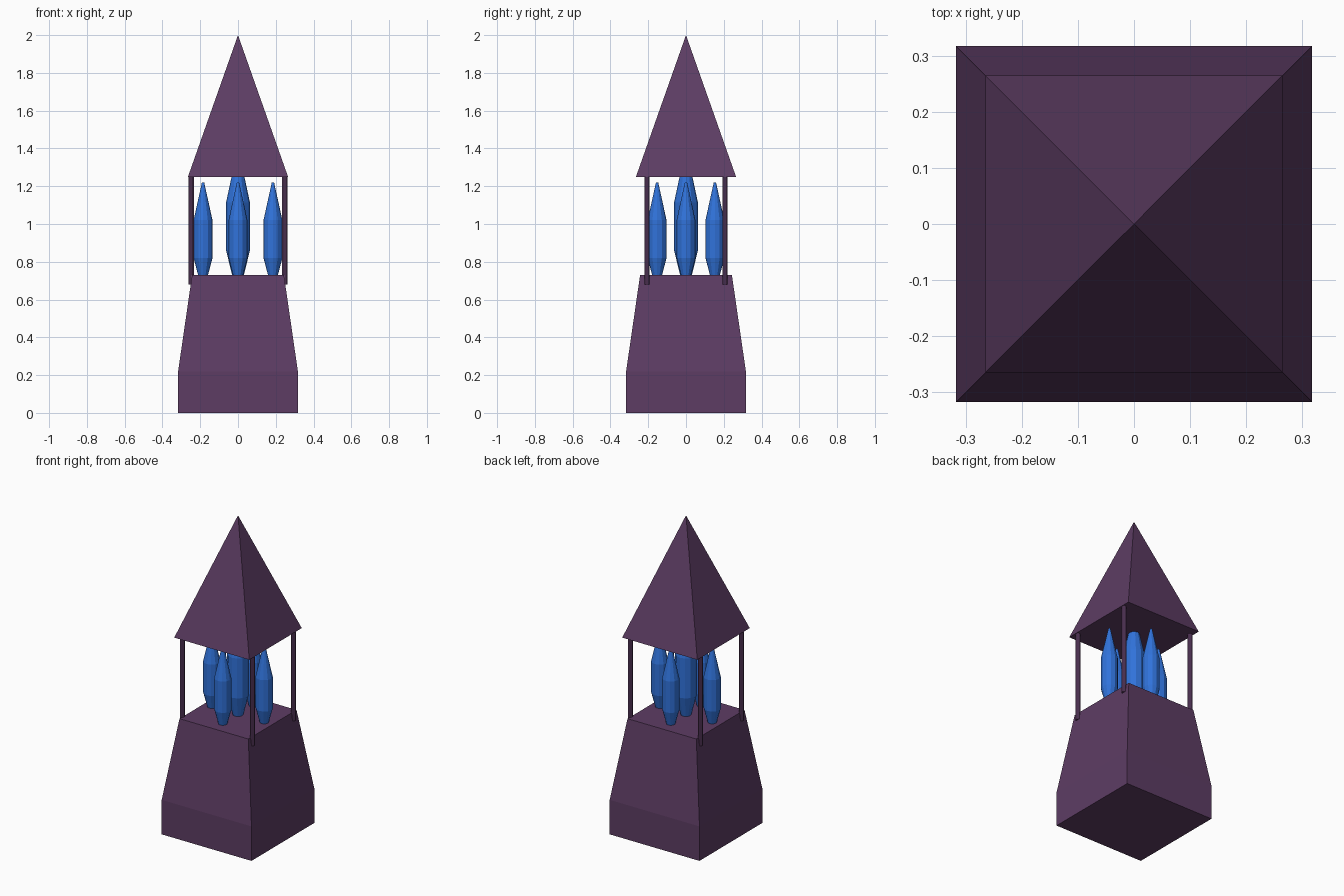
import bpy, bmesh, math

if "Cube" in bpy.data.objects:
    bpy.data.objects.remove(bpy.data.objects["Cube"])


def material(name, rgb):
    m = bpy.data.materials.new(name)
    m.diffuse_color = (*rgb, 1)
    m.use_nodes = True
    m.node_tree.nodes["Principled BSDF"].inputs["Base Color"].default_value = m.diffuse_color
    return m


PURPLE = material("purple_stone", (0.11, 0.046, 0.127))
BLUE = material("blue_crystal", (0.03, 0.17, 0.70))


def stack(name, profile, sides, mat, loc=(0, 0), turn=0.0):
    """Closed solid from (radius, z) rings; radius 0 makes a point."""
    bm = bmesh.new()
    rings = []
    for r, z in profile:
        n = sides if r > 0 else 1
        rings.append([bm.verts.new((r * math.cos(turn + math.tau * i / n),
                                    r * math.sin(turn + math.tau * i / n), z))
                      for i in range(n)])
    for a, b in zip(rings, rings[1:]):
        for i in range(sides):
            j = (i + 1) % sides
            if len(b) == 1:
                bm.faces.new((a[i], a[j], b[0]))
            else:
                bm.faces.new((a[i], a[j], b[j], b[i]))
    for ring in (rings[0], rings[-1]):
        if len(ring) > 2:
            bm.faces.new(ring)
    bmesh.ops.recalc_face_normals(bm, faces=bm.faces[:])
    mesh = bpy.data.meshes.new(name)
    bm.to_mesh(mesh)
    bm.free()
    mesh.materials.append(mat)
    ob = bpy.data.objects.new(name, mesh)
    ob.location = (*loc, 0)
    bpy.context.collection.objects.link(ob)
    return ob


def square(name, profile):
    """Four-sided stack whose profile gives half-widths."""
    return stack(name, [(h * math.sqrt(2), z) for h, z in profile], 4, PURPLE,
                 turn=math.pi / 4)


# Tapered pedestal and pyramid roof
square("pedestal", [(0.317, 0), (0.317, 0.22), (0.243, 0.73)])
square("roof", [(0.265, 1.25), (0, 2.0)])

# Corner posts
for sx in (-1, 1):
    for sy in (-1, 1):
        stack("corner_post", [(0.015, 0.68), (0.015, 1.252)], 8, PURPLE,
              (0.248 * sx, 0.207 * sy), math.pi / 8)

# Large central crystal, its tip running up into the roof
stack("central_crystal", [(0.03, 0.725), (0.063, 0.86), (0.063, 1.115), (0.008, 1.37)],
      12, BLUE)

# Four smaller crystals around it
for loc in ((-0.185, 0), (0.185, 0), (0, -0.153), (0, 0.153)):
    stack("small_crystal", [(0.025, 0.725), (0.05, 0.82), (0.05, 1.02), (0.006, 1.22)],
          12, BLUE, loc)
